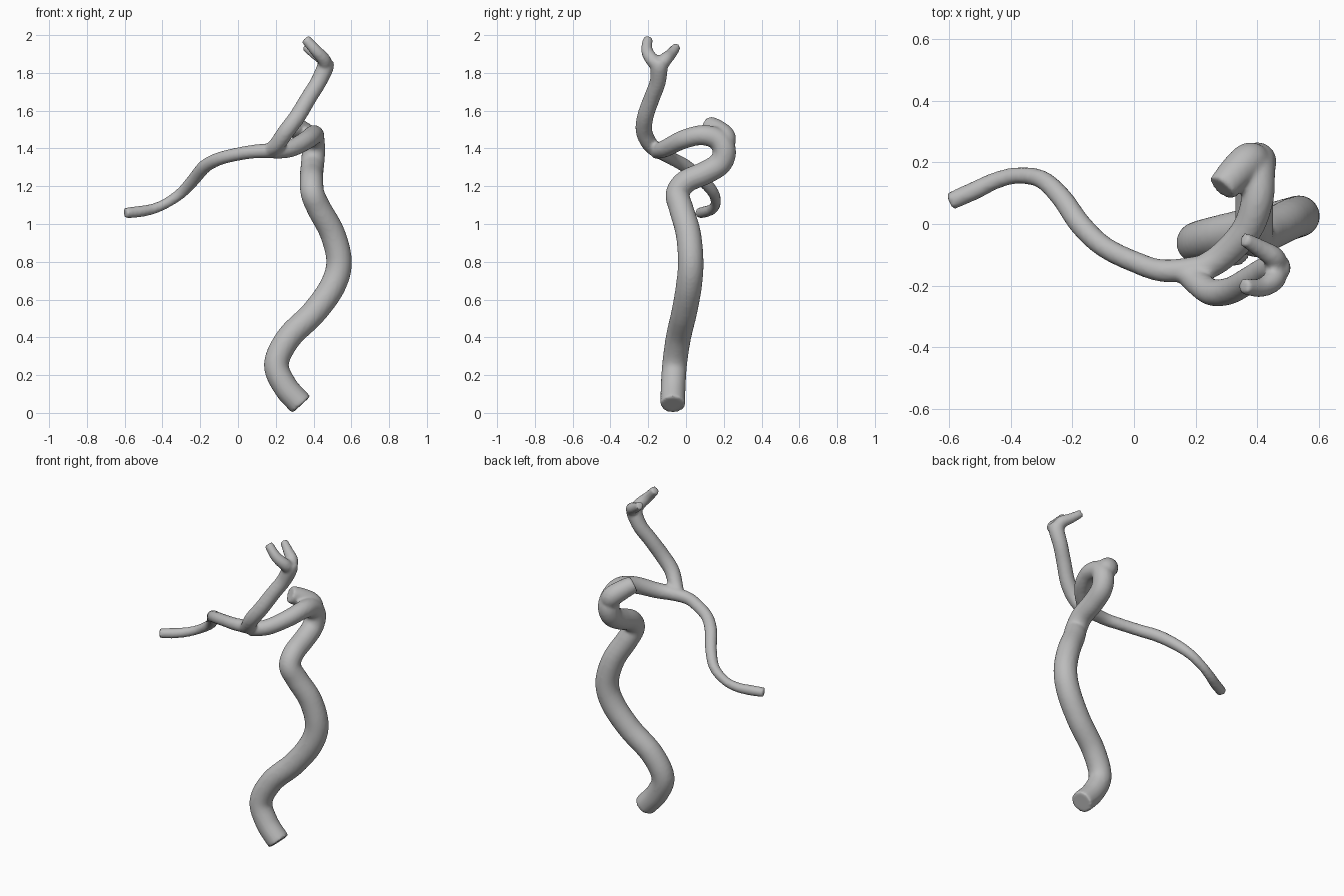
import bpy, bmesh, math
from mathutils import Vector

SIDES, STEPS = 20, 6


def spline(pts):
    """Catmull-Rom through (x, y, z, radius) points."""
    p = [Vector(q) for q in pts]
    p = [2 * p[0] - p[1]] + p + [2 * p[-1] - p[-2]]
    out = []
    for a, b, c, d in zip(p, p[1:], p[2:], p[3:]):
        for i in range(STEPS):
            t = i / STEPS
            out.append(0.5 * (2 * b + (c - a) * t + (2 * a - 5 * b + 4 * c - d) * t * t
                              + (3 * b - a - 3 * c + d) * t ** 3))
    return out + [p[-2]]


def tube(bm, pts):
    """Closed round tube swept along the smoothed path."""
    path = spline(pts)
    pos = [q.to_3d() for q in path]
    side = None
    rings = []
    for i, q in enumerate(path):
        tan = (pos[min(i + 1, len(pos) - 1)] - pos[max(i - 1, 0)]).normalized()
        side = tan.orthogonal() if side is None else side - tan * side.dot(tan)
        side.normalize()
        up = tan.cross(side)
        rings.append([bm.verts.new(pos[i] + q[3] * (side * math.cos(a) + up * math.sin(a)))
                      for a in (2 * math.pi * k / SIDES for k in range(SIDES))])
    for r0, r1 in zip(rings, rings[1:]):
        for k in range(SIDES):
            n = (k + 1) % SIDES
            bm.faces.new((r0[k], r0[n], r1[n], r1[k]))
    bm.faces.new(rings[0][::-1])
    bm.faces.new(rings[-1])


bm = bmesh.new()

# main trunk, looping backwards and forwards again to the fork
tube(bm, [(.335, -.07, .043, .066), (.25, -.068, .14, .066), (.203, -.06, .26, .066),
          (.27, -.04, .4, .067), (.40, -.01, .53, .068), (.50, .015, .67, .069),
          (.535, .025, .8, .068), (.50, .012, .95, .067), (.43, -.025, 1.08, .065),
          (.395, -.045, 1.16, .063), (.39, .0, 1.225, .062), (.39, .1, 1.27, .062),
          (.395, .18, 1.32, .062), (.40, .203, 1.39, .062), (.40, .165, 1.45, .058),
          (.40, .08, 1.47, .053), (.365, -.02, 1.445, .05), (.28, -.11, 1.4, .046),
          (.19, -.16, 1.385, .042)])

# short blind stub on top of the loop
tube(bm, [(.40, .19, 1.40, .055), (.375, .205, 1.455, .06), (.33, .165, 1.495, .057),
          (.285, .115, 1.525, .05)])

# long thin branch to the left
tube(bm, [(.24, -.14, 1.39, .042), (.1, -.152, 1.385, .037), (0, -.122, 1.37, .035),
          (-.1, -.072, 1.345, .035), (-.175, .0, 1.305, .036), (-.235, .085, 1.235, .034),
          (-.3, .145, 1.165, .03), (-.38, .157, 1.11, .027), (-.45, .14, 1.08, .028),
          (-.52, .107, 1.066, .03), (-.598, .072, 1.058, .029)])

# rising branch
tube(bm, [(.16, -.15, 1.385, .036), (.205, -.19, 1.42, .042), (.255, -.222, 1.49, .044),
          (.315, -.215, 1.57, .044), (.375, -.18, 1.67, .043), (.425, -.15, 1.75, .043),
          (.462, -.142, 1.83, .045), (.465, -.142, 1.865, .04)])

# two short twigs at the top
tube(bm, [(.46, -.14, 1.83, .036), (.455, -.18, 1.87, .036), (.41, -.207, 1.92, .031),
          (.355, -.202, 1.982, .026)])
tube(bm, [(.46, -.14, 1.83, .036), (.455, -.11, 1.87, .036), (.41, -.08, 1.9, .03),
          (.355, -.048, 1.94, .023)])

bmesh.ops.recalc_face_normals(bm, faces=bm.faces)
mesh = bpy.data.meshes.new("branching_vessel")
bm.to_mesh(mesh)
bm.free()
mesh.polygons.foreach_set("use_smooth", [True] * len(mesh.polygons))
vessel = bpy.data.objects.new("branching_vessel", mesh)
bpy.context.collection.objects.link(vessel)

# fuse the tubes and soften the junctions
remesh = vessel.modifiers.new("fuse", 'REMESH')
remesh.mode = 'VOXEL'
remesh.voxel_size = 0.01
remesh.use_smooth_shade = True
soft = vessel.modifiers.new("soften", 'SMOOTH')
soft.factor = 0.5
soft.iterations = 4

grey = bpy.data.materials.new("light grey")
grey.diffuse_color = (0.5, 0.5, 0.5, 1)
mesh.materials.append(grey)
